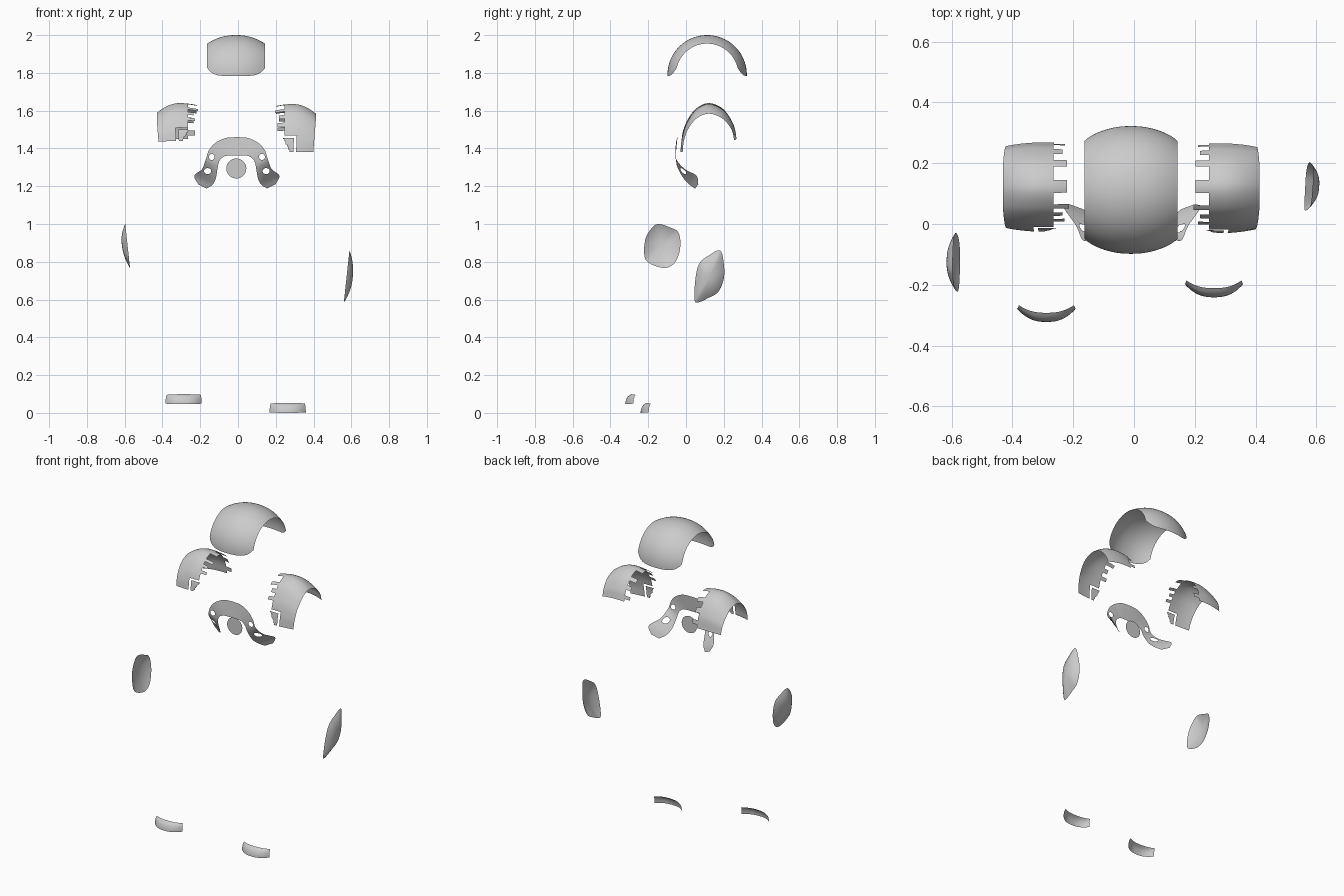
import bpy, bmesh, math
from mathutils import Vector

if "Cube" in bpy.data.objects:
    bpy.data.objects.remove(bpy.data.objects["Cube"])


def spline(pts, t):
    """Catmull-Rom point at t in 0..1 through pts."""
    n = len(pts) - 1
    i = min(int(t * n), n - 1)
    f = t * n - i
    p1, p2 = Vector(pts[i]), Vector(pts[i + 1])
    p0 = Vector(pts[i - 1]) if i > 0 else 2 * p1 - p2
    p3 = Vector(pts[i + 2]) if i + 2 <= n else 2 * p2 - p1
    return 0.5 * (2 * p1 + (p2 - p0) * f + (2 * p0 - 5 * p1 + 4 * p2 - p3) * f * f
                  + (3 * p1 - p0 - 3 * p2 + p3) * f ** 3)


def finish(name, bm):
    me = bpy.data.meshes.new(name)
    bm.to_mesh(me)
    bm.free()
    for p in me.polygons:
        p.use_smooth = True
    ob = bpy.data.objects.new(name, me)
    bpy.context.collection.objects.link(ob)
    return ob


def sheet(func, nu, nv, keep=None, flip=False):
    """Grid surface from func(u, v), u and v in 0..1; keep(u, v) drops cells."""
    bm = bmesh.new()
    g = [[bm.verts.new(func(i / nu, j / nv)) for j in range(nv + 1)] for i in range(nu + 1)]
    for i in range(nu):
        for j in range(nv):
            if keep and not keep((i + .5) / nu, (j + .5) / nv):
                continue
            q = [g[i][j], g[i + 1][j], g[i + 1][j + 1], g[i][j + 1]]
            bm.faces.new(q[::-1] if flip else q)
    bmesh.ops.delete(bm, geom=[v for v in bm.verts if not v.link_faces], context='VERTS')
    return bm


# Helmet shell: arch over the head, falling off towards both sides
def helmet(u, v):
    s = 2 * u - 1
    a = (2 * v - 1) * (math.pi / 2 + 0.03 - 0.25 * abs(s) ** 6)
    r = 0.21 - 0.045 * abs(s) ** 2.2
    return (-0.01 + 0.153 * s, 0.112 + r * math.sin(a), 1.79 + r * math.cos(a))


finish("helmet_shell", sheet(helmet, 28, 48))

# Shoulder pads: arched plates with torn strips along the inner edge
STRIPS = [(.27, .31, .21), (.35, .38, .22), (.42, .45, .195), (.53, .62, .205),
          (.70, .75, .205), (.80, .84, .22), (.92, .97, .21)]
X0, X1 = 0.195, 0.412


def pad_keep(u, v):
    x = X0 + (X1 - X0) * u
    if v < 0.18:                       # loose front flap beside a slit
        if x < 0.315:
            return 0.235 + 0.25 * (0.18 - v) < x < 0.30 and v < 0.155
        return True
    if x < 0.248:
        return any(a < v < b and x > e for a, b, e in STRIPS)
    return True


def shoulder(name, profile, side, shift):
    def f(u, v):
        x = X0 + (X1 - X0) * u
        y, z = spline(profile, v)
        t = (x - 0.29) / 0.12
        kz, ky = (0.23, 0.08) if t > 0 else (0.09, 0.03)
        z = 1.42 + (z - 1.42) * (1 - kz * t * t if z > 1.42 else 1)
        y = 0.12 + (y - 0.12) * (1 - ky * t * t)
        low = max(0, 1.55 - z) * 0.08 * u
        return (side * (x - low) + shift, y, z)
    finish(name, sheet(f, 29, 84, pad_keep, side < 0))


shoulder("right_shoulder_pad", [(-.03, 1.382), (-.022, 1.45), (0, 1.525), (.05, 1.602),
         (.12, 1.635), (.195, 1.605), (.245, 1.54), (.265, 1.48)], 1, 0)
shoulder("left_shoulder_pad", [(-.025, 1.44), (-.015, 1.495), (.01, 1.555), (.055, 1.612),
         (.12, 1.64), (.195, 1.61), (.25, 1.53), (.268, 1.45)], -1, -0.018)

# Chest collar: inner and outer edge stations, mirrored, with round holes
INNER = [(0, -.055, 1.362), (.035, -.055, 1.362), (.066, -.055, 1.358), (.092, -.053, 1.335),
         (.102, -.043, 1.295), (.112, -.012, 1.24), (.13, .02, 1.207), (.16, .048, 1.188)]
OUTER = [(0, -.045, 1.46), (.06, -.047, 1.455), (.115, -.053, 1.428), (.148, -.055, 1.39),
         (.165, -.05, 1.34), (.185, -.005, 1.29), (.225, .055, 1.256), (.205, .065, 1.21)]
HOLES = [(.133, 1.355, .016, .016), (.155, 1.28, .019, .016)]


def collar(u, v):
    s = 2 * u - 1
    p = spline(INNER, abs(s)).lerp(spline(OUTER, abs(s)), v)
    return (math.copysign(p.x, s) - 0.006, p.y, p.z)


bm = sheet(collar, 120, 18)
for side in (-1, 1):
    for hx, hz, rx, rz in HOLES:
        cx = side * hx - 0.006
        gone = []
        for f in bm.faces:
            c = f.calc_center_median()
            if ((c.x - cx) / rx) ** 2 + ((c.z - hz) / rz) ** 2 < 1:
                gone.append(f)
        rim = {v for f in gone for v in f.verts if any(g not in gone for g in v.link_faces)}
        for v in rim:                  # pull the hole's rim onto a clean ellipse
            d = math.hypot((v.co.x - cx) / rx, (v.co.z - hz) / rz)
            v.co.x, v.co.z = cx + (v.co.x - cx) / d, hz + (v.co.z - hz) / d
        bmesh.ops.delete(bm, geom=gone, context='FACES')
finish("chest_collar", bm)

# Chest disc
bpy.ops.mesh.primitive_circle_add(vertices=40, radius=0.053, fill_type='NGON',
                                  location=(-0.009, -0.02, 1.294), rotation=(math.pi / 2, 0, 0))
bpy.context.object.name = "chest_disc"


# Wrist guards: domed plates filling a rounded outline in the y-z plane
def wrist(name, outline, side, x, dome, tilt):
    n = len(outline)
    cy = sum(p[0] for p in outline) / n
    cz = sum(p[1] for p in outline) / n
    ring = outline[-2:] + outline + outline[:3]

    def f(u, v):
        t = (2 + v * n) / (n + 4)
        y, z = spline(ring, t)
        dy, dz = (y - cy) * u, (z - cz) * u
        return (side * (x - dome * u ** 2.2 + tilt * dz / 0.12), cy + dy, cz + dz)
    b = sheet(f, 12, 54, None, side < 0)
    bmesh.ops.remove_doubles(b, verts=b.verts, dist=1e-5)
    finish(name, b)


wrist("left_wrist_guard", [(-.145, 1.0), (-.085, .982), (-.04, .955), (-.03, .88), (-.055, .80),
      (-.11, .767), (-.19, .79), (-.22, .83), (-.215, .92), (-.18, .98)], -1, 0.615, 0.03, 0.013)
wrist("right_wrist_guard", [(.18, .86), (.2, .79), (.2, .71), (.17, .64), (.115, .607),
      (.065, .585), (.045, .60), (.05, .71), (.07, .79), (.115, .83)], 1, 0.607, 0.033, 0.013)


# Toe caps: short curved strips whose ends sweep backwards
def toe(name, x, y, z):
    section = [(0, 0), (.003, .018), (.012, .038), (.03, .053)]

    def f(u, v):
        s = 2 * u - 1
        dy, dz = spline(section, v)
        e = abs(s) ** 2.5
        return (x + 0.096 * s * (1 - 0.06 * v * v), y + dy * (1 - 0.6 * e) + 0.043 * e,
                z + dz * (1 - 0.12 * e) + 0.003 * e)
    finish(name, sheet(f, 32, 8))


toe("left_toe_cap", -0.288, -0.322, 0.046)
toe("right_toe_cap", 0.263, -0.241, 0.0)
